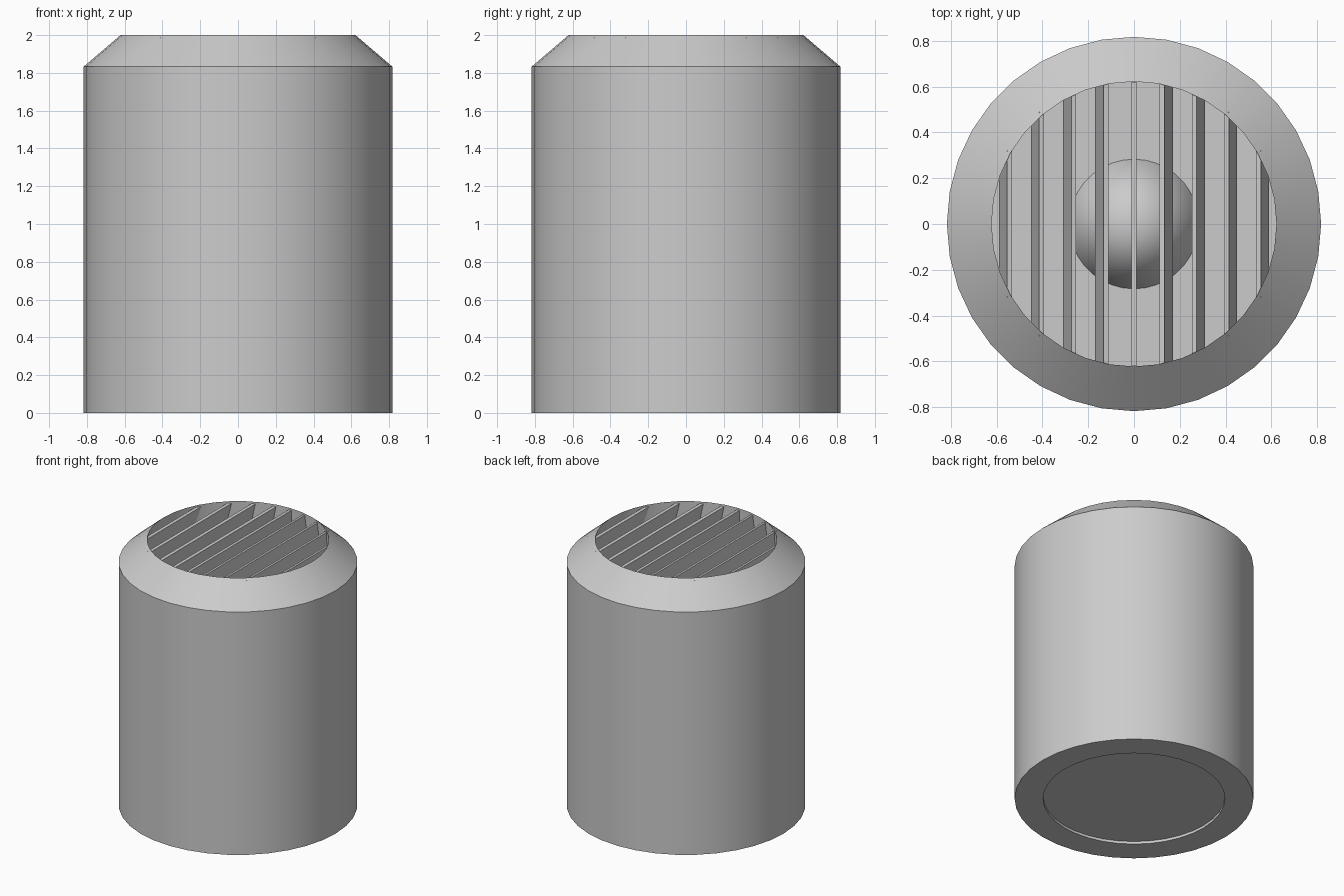
import bpy, bmesh, math
from mathutils import Matrix

if "Cube" in bpy.data.objects:
    bpy.data.objects.remove(bpy.data.objects["Cube"])

SIDES = 36
R_OUT, R_IN = 0.817, 0.622


def finish(bm, name, smooth=True):
    bmesh.ops.recalc_face_normals(bm, faces=bm.faces)
    mesh = bpy.data.meshes.new(name)
    bm.to_mesh(mesh)
    bm.free()
    obj = bpy.data.objects.new(name, mesh)
    bpy.context.collection.objects.link(obj)
    if smooth:
        bpy.ops.object.select_all(action='DESELECT')
        obj.select_set(True)
        bpy.context.view_layer.objects.active = obj
        bpy.ops.object.shade_smooth_by_angle(angle=math.radians(30))
    return obj


def cone(name, r1, r2, z0, z1):
    bm = bmesh.new()
    bmesh.ops.create_cone(bm, cap_ends=True, segments=SIDES, radius1=r1, radius2=r2,
                          depth=z1 - z0, matrix=Matrix.Translation((0, 0, (z0 + z1) / 2)))
    return finish(bm, name)


def lathe(name, profile):
    bm = bmesh.new()
    rings = []
    for i in range(SIDES):
        a = 2 * math.pi * i / SIDES
        rings.append([bm.verts.new((r * math.cos(a), r * math.sin(a), z)) for r, z in profile])
    n = len(profile)
    for i in range(SIDES):
        a, b = rings[i], rings[(i + 1) % SIDES]
        for j in range(n):
            k = (j + 1) % n
            bm.faces.new((a[j], b[j], b[k], a[k]))
    return finish(bm, name)


def slat(name, x, half_length, tilt):
    # hangs from its top edge, lower edge leaning outward
    top, depth, thick = 1.985, 0.21, 0.022
    bm = bmesh.new()
    m = (Matrix.Translation((x, 0, top)) @ Matrix.Rotation(-tilt, 4, 'Y')
         @ Matrix.Translation((0, 0, -depth / 2))
         @ Matrix.Diagonal((thick, 2 * half_length, depth, 1)))
    bmesh.ops.create_cube(bm, size=1, matrix=m)
    return finish(bm, name, smooth=False)


# open tube with a chamfered top rim
lathe("outer_shell", [(R_IN, 0), (R_OUT, 0), (R_OUT, 1.833), (R_IN, 2.0)])

# floor, slightly recessed from below, and the cone standing on it
cone("floor_disc", R_IN, R_IN, 0.02, 0.06)
cone("inner_cone", 0.283, 0.0, 0.06, 0.76)

# grille: upright middle slat, tilted slats mirrored on both sides
slat("grille_slat_middle", 0, 0.62, 0)
for i, (x, half) in enumerate([(0.122, 0.612), (0.263, 0.568), (0.403, 0.488), (0.543, 0.32)]):
    for side, label in ((1, "right"), (-1, "left")):
        slat(f"grille_slat_{label}_{i + 1}", side * x, half, side * math.radians(10))
